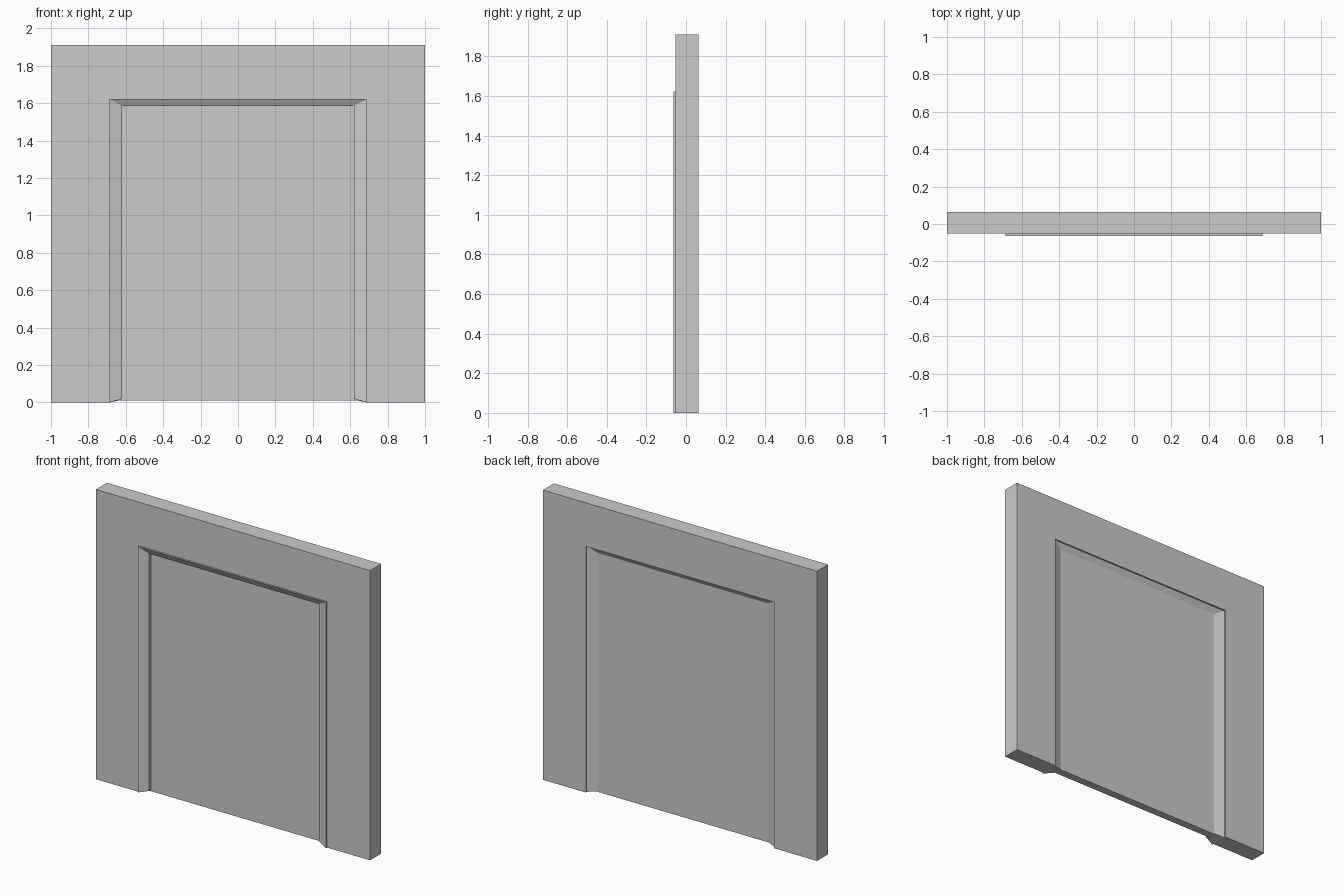
import bpy, bmesh

if "Cube" in bpy.data.objects:
    bpy.data.objects.remove(bpy.data.objects["Cube"])


def finish(name, bm):
    bmesh.ops.recalc_face_normals(bm, faces=bm.faces)
    me = bpy.data.meshes.new(name)
    bm.to_mesh(me)
    bm.free()
    ob = bpy.data.objects.new(name, me)
    bpy.context.collection.objects.link(ob)
    return ob


def arch(name, profile):
    """Sweep a closed profile of (half width, top, y, foot z) round a doorway."""
    bm = bmesh.new()
    rings = [[bm.verts.new(p) for p in ((-w, y, z), (-w, y, t), (w, y, t), (w, y, z))]
             for w, t, y, z in profile]
    n = len(rings)
    for i in range(n):
        a, b = rings[i], rings[(i + 1) % n]
        for k in range(3):
            bm.faces.new((a[k], a[k + 1], b[k + 1], b[k]))
    # feet of the two uprights
    bm.faces.new([r[0] for r in rings])
    bm.faces.new([r[3] for r in rings])
    return finish(name, bm)


def box(name, x, y0, y1, z0, z1):
    bm = bmesh.new()
    bmesh.ops.create_cube(bm, size=1)
    for v in bm.verts:
        v.co = (2 * x * v.co.x, y0 if v.co.y < 0 else y1, z0 if v.co.z < 0 else z1)
    return finish(name, bm)


HW, HT = 0.687, 1.622   # opening in the wall
IW, IT = 0.62, 1.585    # inner edge of the frame

# Wall around the opening
arch("wall", [(1, 1.91, -0.052, 0), (1, 1.91, 0.063, 0),
              (HW, HT, 0.063, 0), (HW, HT, -0.052, 0)])

# Bevelled frame, set slightly forward of the wall
arch("door_frame", [(HW, HT, 0.053, 0), (HW, HT, -0.063, 0),
                    (IW, IT, -0.043, 0.02), (IW, IT, 0.032, 0.015)])

# Recessed door panel
box("door_panel", 0.64, -0.02, 0.032, 0.01, 1.59)
